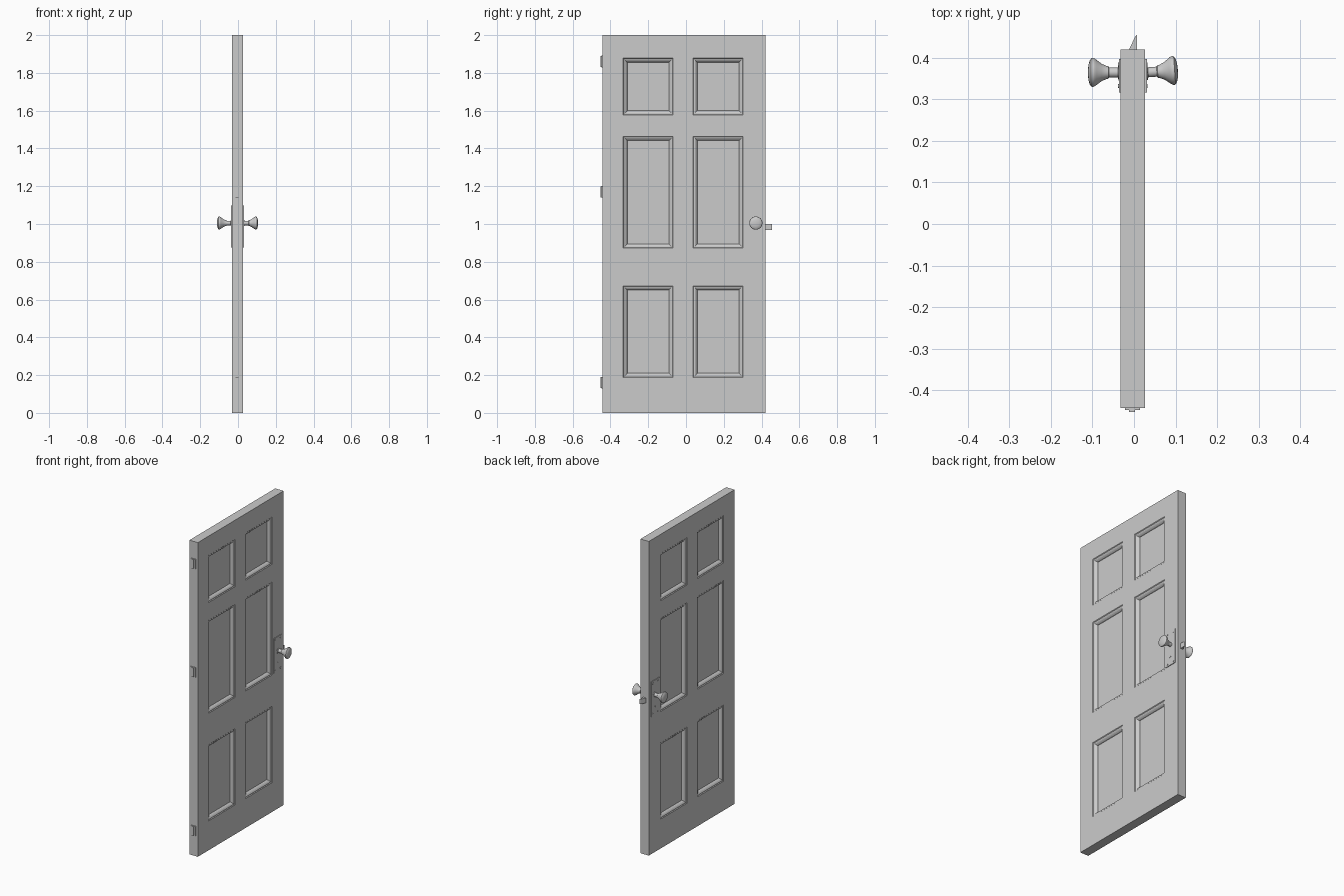
import bpy, bmesh, math
from mathutils import Matrix, Vector

if "Cube" in bpy.data.objects:
    bpy.data.objects.remove(bpy.data.objects["Cube"])

XC, HALF = -0.0025, 0.0295          # door mid-plane and half thickness
KY, KZ = 0.365, 1.005               # knob axis


def finish(name, bm, smooth=False):
    bmesh.ops.remove_doubles(bm, verts=bm.verts, dist=1e-5)
    bmesh.ops.recalc_face_normals(bm, faces=bm.faces)
    me = bpy.data.meshes.new(name)
    bm.to_mesh(me)
    bm.free()
    ob = bpy.data.objects.new(name, me)
    bpy.context.collection.objects.link(ob)
    if smooth:
        bpy.context.view_layer.objects.active = ob
        ob.select_set(True)
        bpy.ops.object.shade_smooth_by_angle(angle=math.radians(40))
        ob.select_set(False)
    return ob


def box(bm, lo, hi):
    lo, hi = Vector(lo), Vector(hi)
    m = Matrix.Translation((lo + hi) / 2) @ Matrix.Diagonal((*(hi - lo), 1))
    return bmesh.ops.create_cube(bm, size=1, matrix=m)


def face(bm, pts):
    bm.faces.new([bm.verts.new(p) for p in pts])


# Door slab: odd grid cells are moulded, recessed panels on both faces
ys = [-0.443, -0.333, -0.068, 0.037, 0.303, 0.42]
zs = [0, 0.187, 0.673, 0.872, 1.464, 1.577, 1.878, 2.0]
moulding = [(0, 0), (0.004, 0.004), (0.010, 0.004), (0.016, 0.008),
            (0.021, 0.014), (0.023, 0.020)]       # (inset, depth)
bm = bmesh.new()
for side in (-1, 1):
    def ring(y0, y1, z0, z1, inset=0, depth=0):
        x = XC + side * (HALF - depth)
        a, b, c, d = y0 + inset, y1 - inset, z0 + inset, z1 - inset
        return [(x, a, c), (x, b, c), (x, b, d), (x, a, d)]
    for i in range(len(ys) - 1):
        for j in range(len(zs) - 1):
            cell = (ys[i], ys[i + 1], zs[j], zs[j + 1])
            if i % 2 and j % 2:
                rings = [ring(*cell, *m) for m in moulding]
                for r, s in zip(rings, rings[1:]):
                    for k in range(4):
                        n = (k + 1) % 4
                        face(bm, [r[k], r[n], s[n], s[k]])
                face(bm, rings[-1])
            else:
                face(bm, ring(*cell))
bmesh.ops.remove_doubles(bm, verts=bm.verts, dist=1e-5)
# Outer rim joins the two faces
bmesh.ops.bridge_loops(bm, edges=[e for e in bm.edges if e.is_boundary])
finish("door_slab", bm)

# Knob profile: (distance from door face, radius)
knob = [(0, 0.019), (0.005, 0.019), (0.007, 0.012), (0.028, 0.012),
        (0.030, 0.015), (0.035, 0.016), (0.046, 0.021), (0.058, 0.030),
        (0.063, 0.0335), (0.067, 0.035), (0.071, 0.034), (0.075, 0.028),
        (0.078, 0.017), (0.079, 0)]

for side, label in ((-1, "left"), (1, "right")):
    fx = XC + side * HALF
    # Lock plate
    bm = bmesh.new()
    box(bm, (min(fx, fx + side * 0.004), 0.317, 0.876),
        (max(fx, fx + side * 0.004), 0.398, 1.098))
    finish("lock_plate_" + label, bm)
    # Plate screws and keyhole boss
    bm = bmesh.new()
    spots = [(y, z, 0.005) for y in (0.332, 0.384) for z in (0.890, 1.083)]
    for y, z, r in spots + [(0.357, 0.930, 0.006)]:
        m = Matrix.Translation((fx + side * 0.004, y, z)) @ Matrix.Rotation(math.pi / 2, 4, 'Y')
        bmesh.ops.create_cone(bm, cap_ends=True, segments=12, radius1=r,
                              radius2=r, depth=0.004, matrix=m)
    finish("plate_screws_" + label, bm)
    # Knob turned around the x axis
    bm = bmesh.new()
    vs = [bm.verts.new((side * d, r, 0)) for d, r in knob]
    es = [bm.edges.new(p) for p in zip(vs, vs[1:])]
    bmesh.ops.spin(bm, geom=vs + es, cent=(0, 0, 0), axis=(1, 0, 0),
                   angle=2 * math.pi, steps=32)
    ob = finish("door_knob_" + label, bm, True)
    ob.location = (fx, KY, KZ)
    if side > 0:
        ob.rotation_euler.z = math.radians(4)

# Wedge-shaped latch bolt
bm = bmesh.new()
wedge = [(-0.011, 0.415), (0.007, 0.415), (0.007, 0.456), (0.003, 0.452), (-0.011, 0.422)]
f = bm.faces.new([bm.verts.new((x, y, 0.967)) for x, y in wedge])
top = bmesh.ops.extrude_face_region(bm, geom=[f])["geom"]
bmesh.ops.translate(bm, vec=(0, 0, 0.032),
                    verts=[v for v in top if isinstance(v, bmesh.types.BMVert)])
finish("latch_bolt", bm)

# Hinges: leaf with a central raised knuckle
for label, z in (("bottom", 0.16), ("middle", 1.17), ("top", 1.86)):
    bm = bmesh.new()
    box(bm, (-0.022, -0.448, z - 0.031), (0.014, -0.440, z + 0.031))
    box(bm, (-0.012, -0.453, z - 0.029), (0.003, -0.447, z + 0.029))
    finish("hinge_" + label, bm)
